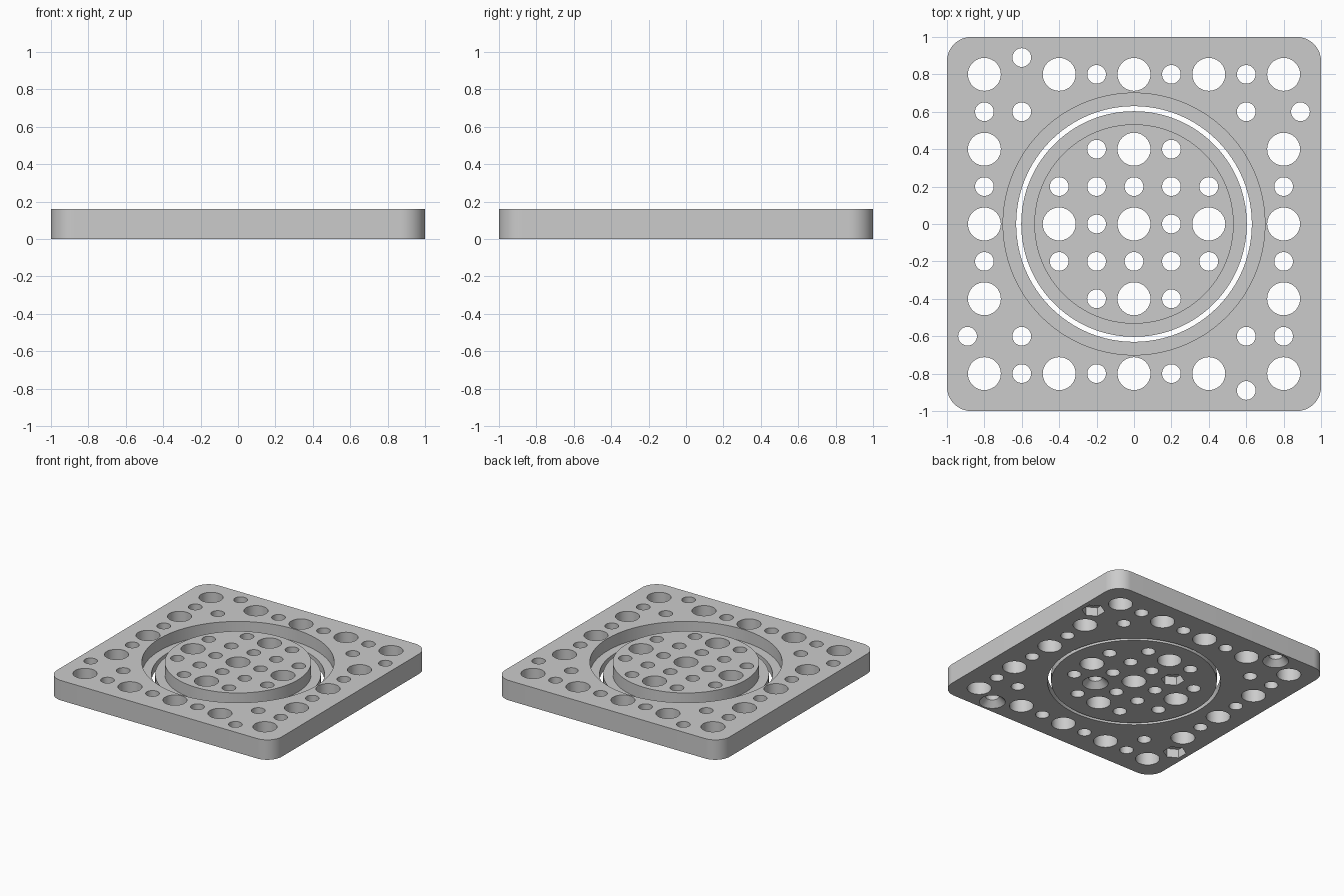
import bpy, bmesh, math
from mathutils import Matrix

if "Cube" in bpy.data.objects:
    bpy.data.objects.remove(bpy.data.objects["Cube"])

THICK = 0.16      # plate thickness
FLOOR = 0.062     # height of the bearing seat above the underside
BIG, SMALL = 0.088, 0.05

grey = bpy.data.materials.new("plain_grey")
grey.use_nodes = True
grey.diffuse_color = (0.6, 0.6, 0.6, 1)
grey.node_tree.nodes["Principled BSDF"].inputs["Base Color"].default_value = (0.6, 0.6, 0.6, 1)


def to_object(name, bm):
    bmesh.ops.recalc_face_normals(bm, faces=bm.faces[:])
    mesh = bpy.data.meshes.new(name)
    bm.to_mesh(mesh)
    bm.free()
    mesh.materials.append(grey)
    obj = bpy.data.objects.new(name, mesh)
    bpy.context.collection.objects.link(obj)
    return obj


def add_cone(bm, xy, r_low, r_high, z_low, z_high, sides=40):
    place = Matrix.Translation((xy[0], xy[1], (z_low + z_high) / 2))
    bmesh.ops.create_cone(bm, cap_ends=True, segments=sides, radius1=r_low,
                          radius2=r_high, depth=z_high - z_low, matrix=place)


def stepped_disc(name, r_low, r_high, step, z_low, z_high, sides=128):
    """Solid disc whose radius changes at one step height."""
    bm = bmesh.new()
    rings = []
    for r, z in ((r_low, z_low), (r_low, step), (r_high, step), (r_high, z_high)):
        rings.append([bm.verts.new((r * math.cos(a), r * math.sin(a), z))
                      for a in (math.tau * i / sides for i in range(sides))])
    for low, high in zip(rings, rings[1:]):
        for i in range(sides):
            j = (i + 1) % sides
            bm.faces.new((low[i], low[j], high[j], high[i]))
    bm.faces.new(rings[0][::-1])
    bm.faces.new(rings[-1])
    return to_object(name, bm)


def rounded_slab(name, half, radius, steps=16):
    bm = bmesh.new()
    outline = []
    for corner in range(4):
        turn = Matrix.Rotation(corner * math.pi / 2, 3, 'Z')
        for i in range(steps + 1):
            a = math.pi / 2 * i / steps
            p = Matrix.Translation((half - radius, half - radius, 0)).translation
            p.x += radius * math.cos(a)
            p.y += radius * math.sin(a)
            outline.append(bm.verts.new(turn @ p))
    base = bm.faces.new(outline)
    top = bmesh.ops.extrude_face_region(bm, geom=[base])["geom"]
    bmesh.ops.translate(bm, vec=(0, 0, THICK),
                        verts=[v for v in top if isinstance(v, bmesh.types.BMVert)])
    return to_object(name, bm)


def cut(target, cutter):
    mod = target.modifiers.new("cut", 'BOOLEAN')
    mod.operation = 'DIFFERENCE'
    mod.solver = 'EXACT'
    mod.object = cutter
    bpy.context.view_layer.update()
    done = bpy.data.meshes.new_from_object(
        target.evaluated_get(bpy.context.evaluated_depsgraph_get()))
    target.modifiers.clear()
    target.data = done
    bpy.data.objects.remove(cutter)


def quarter_turns(points):
    for x, y in points:
        yield from ((x, y), (-y, x), (-x, -y), (y, -x))


def drill(target, big, small):
    bm = bmesh.new()
    for radius, points in ((BIG, big), (SMALL, small)):
        for p in points:
            add_cone(bm, p, radius, radius, -0.1, THICK + 0.1)
    cut(target, to_object("hole_cutter", bm))


def pockets(target, nuts, screws):
    """Hexagonal nut pockets and conical screw seats in the underside."""
    bm = bmesh.new()
    for p in nuts:
        add_cone(bm, p, 0.085, 0.085, -0.05, 0.07, 6)
    for p in screws:
        add_cone(bm, p, 0.105, 0.045, -0.01, 0.05)
    cut(target, to_object("pocket_cutter", bm))


# outer frame with a stepped bearing seat
frame = rounded_slab("outer_frame", 1, 0.13)
cut(frame, stepped_disc("seat_cutter", 0.63, 0.70, FLOOR, -0.1, THICK + 0.1))
drill(frame,
      quarter_turns([(0.8, 0.8), (0.8, 0.4), (0.8, 0), (0.8, -0.4)]),
      quarter_turns([(0.6, 0.6), (0.8, 0.2), (0.8, -0.2), (0.6, 0.8), (0.89, 0.6)]))
pockets(frame, [(0.89, 0.6), (-0.89, -0.6)], [(-0.6, 0.89), (0.6, -0.89)])

# loose centre hub with a flange at the bottom
hub = stepped_disc("centre_hub", 0.603, 0.533, FLOOR, 0, THICK)
drill(hub,
      [(0, 0), *quarter_turns([(0.4, 0)])],
      quarter_turns([(0.2, 0.2), (0.2, 0), (0.4, 0.2), (0.4, -0.2)]))
pockets(hub, [(-0.2, 0.2)], [(0.2, -0.2)])

# smooth round walls, crisp rims
for part in (frame, hub):
    bpy.ops.object.select_all(action='DESELECT')
    part.select_set(True)
    bpy.context.view_layer.objects.active = part
    bpy.ops.object.shade_smooth_by_angle(angle=math.radians(30))
